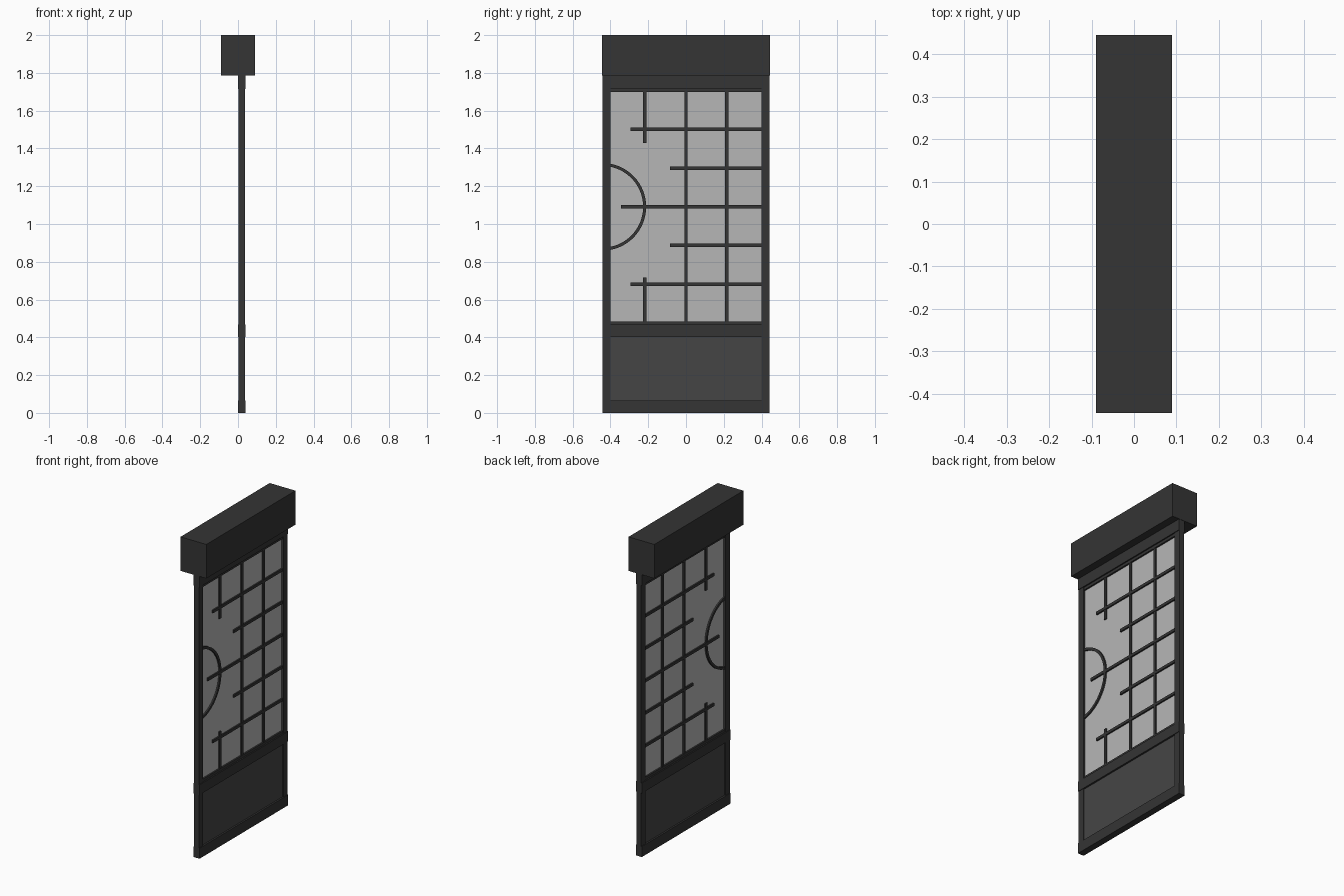
import bpy, bmesh, math

if "Cube" in bpy.data.objects:
    bpy.data.objects.remove(bpy.data.objects["Cube"])

CX = 0.02          # door leaf mid-plane
HALF = 0.443       # half width of the leaf


def material(name, v):
    m = bpy.data.materials.new(name)
    m.diffuse_color = (v, v, v, 1)
    m.use_nodes = True
    m.node_tree.nodes["Principled BSDF"].inputs["Base Color"].default_value = m.diffuse_color
    return m


DARK = material("dark_wood", 0.035)
PANEL = material("panel_wood", 0.06)
PAPER = material("screen_paper", 0.47)


def finish(name, bm, mat):
    bmesh.ops.recalc_face_normals(bm, faces=bm.faces)
    me = bpy.data.meshes.new(name)
    bm.to_mesh(me)
    bm.free()
    me.materials.append(mat)
    ob = bpy.data.objects.new(name, me)
    bpy.context.collection.objects.link(ob)
    return ob


def box(name, x, y, z, mat=DARK):
    bm = bmesh.new()
    bmesh.ops.create_cube(bm, size=1)
    for v in bm.verts:
        for i, (a, b) in enumerate((x, y, z)):
            v.co[i] = (a + b) / 2 + v.co[i] * (b - a)
    return finish(name, bm, mat)


def depth(d):
    return (CX - d / 2, CX + d / 2)


# header beam
box("header_beam", (-0.09, 0.09), (-0.445, 0.445), (1.785, 2.0))

# stiles and the slightly thicker rails
for side, a, b in (("left", -HALF, -0.401), ("right", 0.401, HALF)):
    box("stile_" + side, depth(0.034), (a, b), (0.0, 1.785))
for name, a, b in (("bottom", 0.0, 0.066), ("middle", 0.403, 0.467), ("top", 1.715, 1.785)):
    box("rail_" + name, depth(0.042), (-HALF, HALF), (a, b))

# infill: lower wooden panel and paper screen
box("lower_panel", depth(0.02), (-0.41, 0.41), (0.06, 0.41), PANEL)
box("paper_screen", depth(0.006), (-0.41, 0.41), (0.46, 1.72), PAPER)

# lattice edge strips
for name, a, b in (("lower", 0.46, 0.484), ("upper", 1.698, 1.72)):
    box("lattice_edge_" + name, depth(0.026), (-0.405, 0.405), (a, b))

# horizontal lattice bars (height, inner end)
T = 0.009
for i, (z, y0) in enumerate(((0.68, -0.294), (0.887, -0.085), (1.091, -0.344),
                             (1.296, -0.085), (1.501, -0.294))):
    box(f"lattice_bar_{i}", depth(0.024), (y0, 0.405), (z - T, z + T))

# vertical lattice bars (position, bottom, top)
for i, (y, a, b) in enumerate(((0.0, 0.47, 1.71), (0.216, 0.47, 1.71),
                               (-0.219, 0.47, 0.716), (-0.219, 1.43, 1.71))):
    box(f"lattice_post_{i}", depth(0.022), (y - T, y + T), (a, b))

# half-round lattice ring, centred on the leaf edge
bm = bmesh.new()
rings = []
N = 40
for i in range(N + 1):
    t = math.radians(-79.5 + 159 * i / N)
    rings.append([bm.verts.new((CX + dx, -HALF + r * math.cos(t), 1.091 + r * math.sin(t)))
                  for dx, r in ((-0.0125, 0.216), (0.0125, 0.216), (0.0125, 0.232), (-0.0125, 0.232))])
for p, q in zip(rings, rings[1:]):
    for k in range(4):
        bm.faces.new((p[k], p[(k + 1) % 4], q[(k + 1) % 4], q[k]))
bm.faces.new(rings[0])
bm.faces.new(rings[-1])
ring = finish("half_round_ring", bm, DARK)
bpy.context.view_layer.objects.active = ring
ring.select_set(True)
bpy.ops.object.shade_smooth_by_angle()
